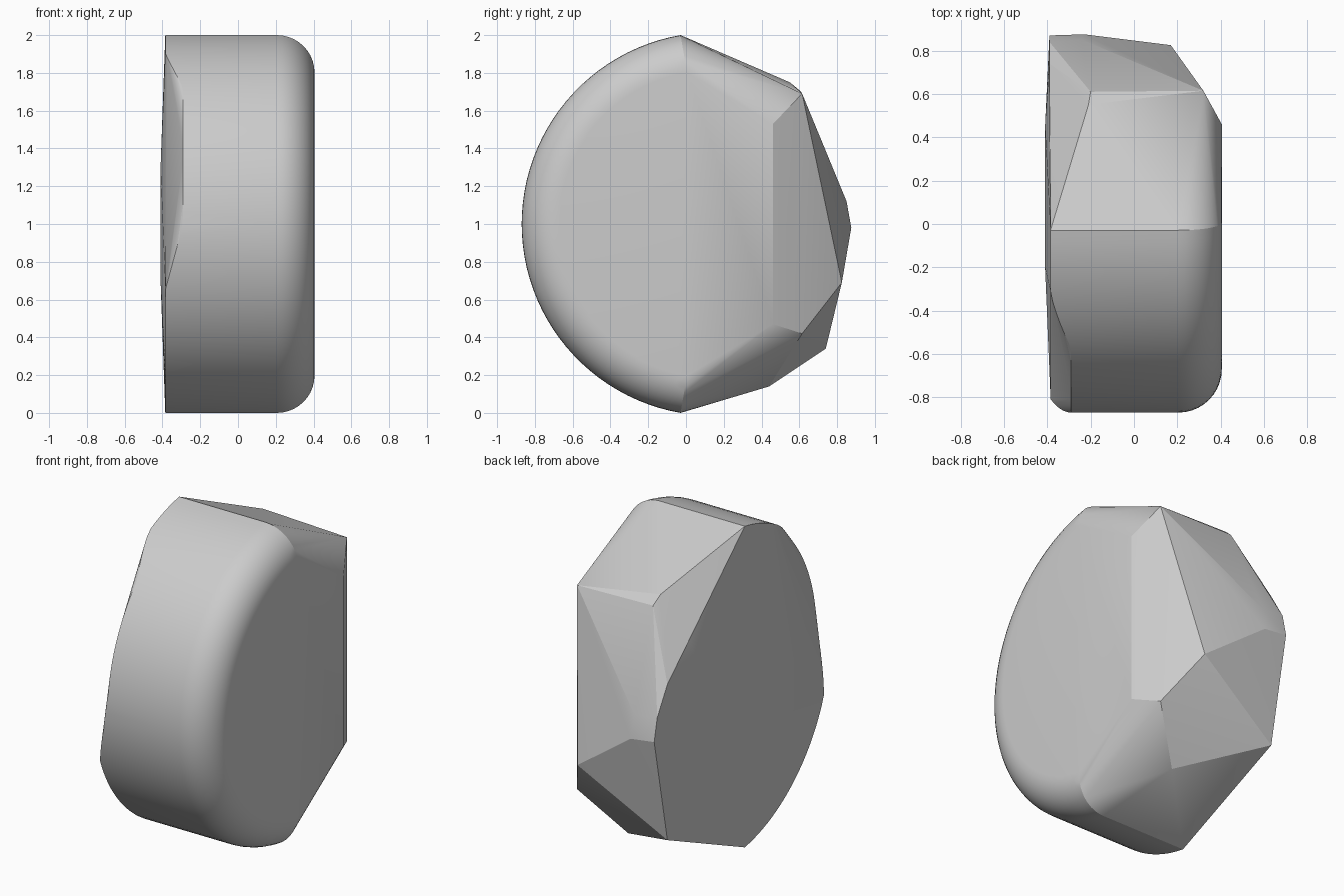
import bpy
import bmesh
import math
from mathutils import Vector

cube = bpy.data.objects.get("Cube")
if cube:
    bpy.data.objects.remove(cube, do_unlink=True)

# Stone-grey material
grey = bpy.data.materials.new("stone_grey")
grey.use_nodes = True
colour = (0.6, 0.6, 0.6, 1.0)
grey.diffuse_color = colour
shader = grey.node_tree.nodes["Principled BSDF"]
shader.inputs["Base Color"].default_value = colour
shader.inputs["Roughness"].default_value = 0.7

RADIUS, CENTRE_Y, FILLET = 1.015, 0.145, 0.2
ARC_STEPS, FILLET_STEPS = 48, 10
HALF_ARC = math.asin(1 / RADIUS)


def rim_point(x, angle, inset=0.0):
    """Point on the rounded front, angle measured up from the front centre."""
    r = RADIUS - inset
    return Vector((x, CENTRE_Y - r * math.cos(angle), 1 + r * math.sin(angle)))


def right_edge(z):
    """Edge of the worn side, cut back where it is chipped."""
    if z > 1.0:
        wear = min(1, max(0, (1.9 - z) / 0.18))
    else:
        wear = min(1, max(0, (z - 0.65) / 0.35))
    return -0.385 + 0.095 * wear


points = []

# Curved front with a chipped edge on one side and a round fillet on the other
for i in range(ARC_STEPS + 1):
    a = HALF_ARC * (2 * i / ARC_STEPS - 1)
    points.append(rim_point(right_edge(1 + RADIUS * math.sin(a)), a))
    for j in range(FILLET_STEPS + 1):
        t = math.pi / 2 * j / FILLET_STEPS
        points.append(rim_point(0.205 + FILLET * math.sin(t), a, FILLET * (1 - math.cos(t))))

# Flat side: straight back edge
points += [Vector((0.405, 0.46, z)) for z in (0.47, 1.53)]

# Worn side: shallow raised middle and the outline of its back half
points += [Vector((-0.41, y, z)) for y in (-0.2, 0.45) for z in (0.7, 1.3)]
for y, z in ((0.52, 1.5), (0.74, 1.31), (0.84, 1.14), (0.87, 1.0), (0.74, 0.34)):
    points.append(Vector((-0.39, y, z)))

# Corners of the broken back
points += [Vector(p) for p in (
    (0.32, 0.615, 1.69), (-0.21, 0.55, 1.75), (-0.2, 0.61, 1.70),
    (-0.23, 0.875, 0.98), (-0.24, 0.85, 1.12),
    (0.17, 0.825, 0.69), (0.32, 0.615, 0.42), (0.09, 0.44, 0.14))]

# Wrap the points into one solid
bm = bmesh.new()
for p in points:
    bm.verts.new(p)
hull = bmesh.ops.convex_hull(bm, input=bm.verts[:])
loose = [v for v in bm.verts if not v.link_faces]
bmesh.ops.delete(bm, geom=loose, context='VERTS')
bmesh.ops.recalc_face_normals(bm, faces=bm.faces[:])
mesh = bpy.data.meshes.new("rock")
bm.to_mesh(mesh)
bm.free()
mesh.materials.append(grey)
rock = bpy.data.objects.new("rock", mesh)
bpy.context.collection.objects.link(rock)

# Smooth the rounded front, keep the broken faces crisp
bpy.ops.object.select_all(action='DESELECT')
rock.select_set(True)
bpy.context.view_layer.objects.active = rock
bpy.ops.object.shade_smooth_by_angle(angle=math.radians(14))
